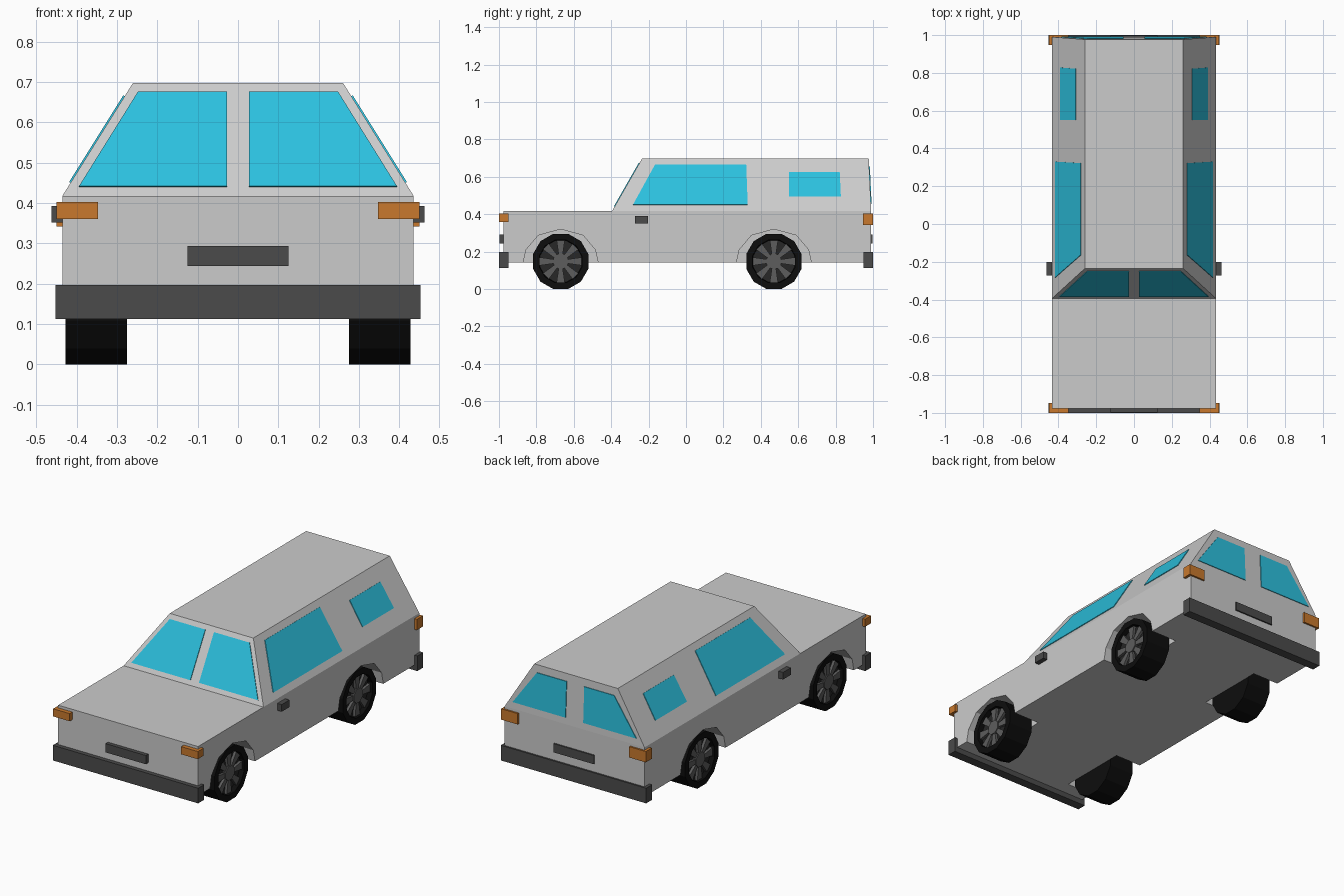
import bpy, bmesh
from math import sin, cos, pi
from mathutils import Vector

if "Cube" in bpy.data.objects:
    bpy.data.objects.remove(bpy.data.objects["Cube"])


def material(name, rgb):
    m = bpy.data.materials.new(name)
    m.diffuse_color = (*rgb, 1)
    m.use_nodes = True
    m.node_tree.nodes["Principled BSDF"].inputs["Base Color"].default_value = m.diffuse_color
    return m


GLASS = material("glass", (0.025, 0.53, 0.73))
ORANGE = material("orange", (0.58, 0.19, 0.026))
TRIM = material("dark_trim", (0.07, 0.07, 0.07))
RUBBER = material("rubber", (0.004, 0.004, 0.004))
RIM = material("rim", (0.02, 0.02, 0.02))
SPOKE = material("spoke", (0.11, 0.11, 0.11))


def finish(name, bm, mat=None):
    bmesh.ops.recalc_face_normals(bm, faces=bm.faces)
    me = bpy.data.meshes.new(name)
    bm.to_mesh(me)
    bm.free()
    ob = bpy.data.objects.new(name, me)
    bpy.context.collection.objects.link(ob)
    if mat:
        me.materials.append(mat)
    return ob


def add_prism(bm, pts, offset):
    """Closed prism: a planar polygon swept along an offset."""
    a = [bm.verts.new(p) for p in pts]
    b = [bm.verts.new(Vector(p) + Vector(offset)) for p in pts]
    bm.faces.new(a)
    bm.faces.new(b[::-1])
    for i in range(len(a)):
        j = (i + 1) % len(a)
        bm.faces.new((a[i], b[i], b[j], a[j]))


def box(name, x, y, z, mat):
    bm = bmesh.new()
    add_prism(bm, [(x[0], y[0], z[0]), (x[1], y[0], z[0]),
                   (x[1], y[1], z[0]), (x[0], y[1], z[0])], (0, 0, z[1] - z[0]))
    return finish(name, bm, mat)


def pane(name, pts):
    """Thin glass sheet straddling the body surface."""
    p = [Vector(q) for q in pts]
    n = (p[1] - p[0]).cross(p[2] - p[0]).normalized() * 0.004
    bm = bmesh.new()
    add_prism(bm, [q - n for q in p], n * 2)
    finish(name, bm, GLASS)


# Main dimensions
W, ROOF_W = 0.435, 0.26
FLOOR, BELT, ROOF = 0.142, 0.418, 0.698
NOSE, SCREEN, ROOF_FRONT, ROOF_REAR, TAIL = -0.976, -0.395, -0.235, 0.977, 0.99
AXLES = {"front": -0.67, "rear": 0.47}
SIDES = {"left": -1, "right": 1}

# Body shell with hood and tapered cabin
bm = bmesh.new()
half = [(W, NOSE, FLOOR), (W, TAIL, FLOOR), (W, TAIL, BELT), (W, SCREEN, BELT),
        (W, NOSE, BELT), (ROOF_W, ROOF_FRONT, ROOF), (ROOF_W, ROOF_REAR, ROOF)]
R = [bm.verts.new(p) for p in half]
L = [bm.verts.new((-x, y, z)) for x, y, z in half]
for s in (R, L):
    bm.faces.new([s[i] for i in (0, 1, 2, 3, 4)])
    bm.faces.new([s[i] for i in (3, 2, 6, 5)])
for i, j in ((0, 1), (1, 2), (2, 6), (6, 5), (5, 3), (3, 4), (4, 0)):
    bm.faces.new((R[i], R[j], L[j], L[i]))
body = finish("body", bm)

# Wheel arches cut into the sides
ARCH = [(-0.205, 0.1), (-0.2, 0.142), (-0.185, 0.21), (-0.12, 0.287), (0, 0.32),
        (0.12, 0.287), (0.185, 0.21), (0.2, 0.142), (0.205, 0.1)]
bm = bmesh.new()
for axle in AXLES.values():
    for s in SIDES.values():
        add_prism(bm, [(s * 0.272, axle + y, z) for y, z in ARCH], (s * 0.25, 0, 0))
cutter = finish("arch_cutter", bm)
cutter.hide_render = True
cutter.hide_set(True)
mod = body.modifiers.new("arches", "BOOLEAN")
mod.operation, mod.object, mod.solver = "DIFFERENCE", cutter, "EXACT"


# Windows
def rise(z):
    return (z - BELT) / (ROOF - BELT)


def side_x(z):
    return W + (ROOF_W - W) * rise(z)


def screen_y(z):
    return SCREEN + (ROOF_FRONT - SCREEN) * rise(z)


def tail_y(z):
    return TAIL + (ROOF_REAR - TAIL) * rise(z)


for side, s in SIDES.items():
    pane(f"windscreen_{side}", [(s * x, screen_y(z), z) for x, z in
         ((0.027, 0.44), (0.394, 0.44), (0.248, 0.674), (0.027, 0.674))])
    pane(f"rear_window_{side}", [(s * x, tail_y(z), z) for x, z in
         ((0.055, 0.455), (0.385, 0.455), (0.24, 0.655), (0.055, 0.655))])
    pane(f"door_window_{side}", [(s * side_x(z), y, z) for y, z in
         ((-0.283, 0.45), (0.33, 0.45), (0.322, 0.665), (-0.165, 0.665))])
    pane(f"cargo_window_{side}", [(s * side_x(z), y, z) for y, z in
         ((0.55, 0.494), (0.828, 0.494), (0.822, 0.623), (0.55, 0.623))])

    # Lamps and door handles
    box(f"headlamp_{side}", (s * 0.347, s * 0.45), (-1, -0.948), (0.36, 0.403), ORANGE)
    box(f"tail_lamp_{side}", (s * 0.347, s * 0.45), (0.947, 1), (0.342, 0.403), ORANGE)
    box(f"door_handle_{side}", (s * 0.42, s * 0.462), (-0.272, -0.202), (0.352, 0.392), TRIM)

# Bumpers and plates
for end, s in (("front", -1), ("rear", 1)):
    box(f"{end}_bumper", (-0.452, 0.452), (s * 0.948, s * 1.0), (0.112, 0.197), TRIM)
    box(f"{end}_plate", (-0.125, 0.125), (s * 0.96, s * 0.998), (0.244, 0.293), TRIM)


# Wheels
def ring(r, n, axle, x, start=0.0):
    return [(x, axle + r * cos(start + 2 * pi * i / n), 0.148 + r * sin(start + 2 * pi * i / n))
            for i in range(n)]


def wheel(label, axle, s):
    n, off = 12, pi / 12
    bm = bmesh.new()
    loops = [[bm.verts.new(p) for p in ring(r, n, axle, s * x, off)] for x, r in
             ((0.275, 0.153), (0.427, 0.153), (0.427, 0.118), (0.395, 0.115))]
    bm.faces.new(loops[0])
    bm.faces.new(loops[-1])
    for a, b in zip(loops, loops[1:]):
        for i in range(n):
            j = (i + 1) % n
            bm.faces.new((a[i], a[j], b[j], b[i]))
    finish(f"{label}_tyre", bm, RUBBER)

    bm = bmesh.new()
    add_prism(bm, ring(0.114, n, axle, s * 0.39, off), (s * 0.01, 0, 0))
    finish(f"{label}_rim", bm, RIM)

    # Eight wedge spokes and a hub
    bm = bmesh.new()
    for k in range(8):
        a = 2 * pi * k / 8
        pts = [(r * cos(a) - t * sin(a), r * sin(a) + t * cos(a)) for r, t in
               ((0.03, -0.01), (0.112, -0.022), (0.112, 0.022), (0.03, 0.01))]
        add_prism(bm, [(s * 0.398, axle + y, 0.148 + z) for y, z in pts], (s * 0.017, 0, 0))
    add_prism(bm, ring(0.042, 8, axle, s * 0.398, pi / 8), (s * 0.022, 0, 0))
    finish(f"{label}_spokes", bm, SPOKE)


for end, axle in AXLES.items():
    for side, s in SIDES.items():
        wheel(f"{end}_{side}_wheel", axle, s)
